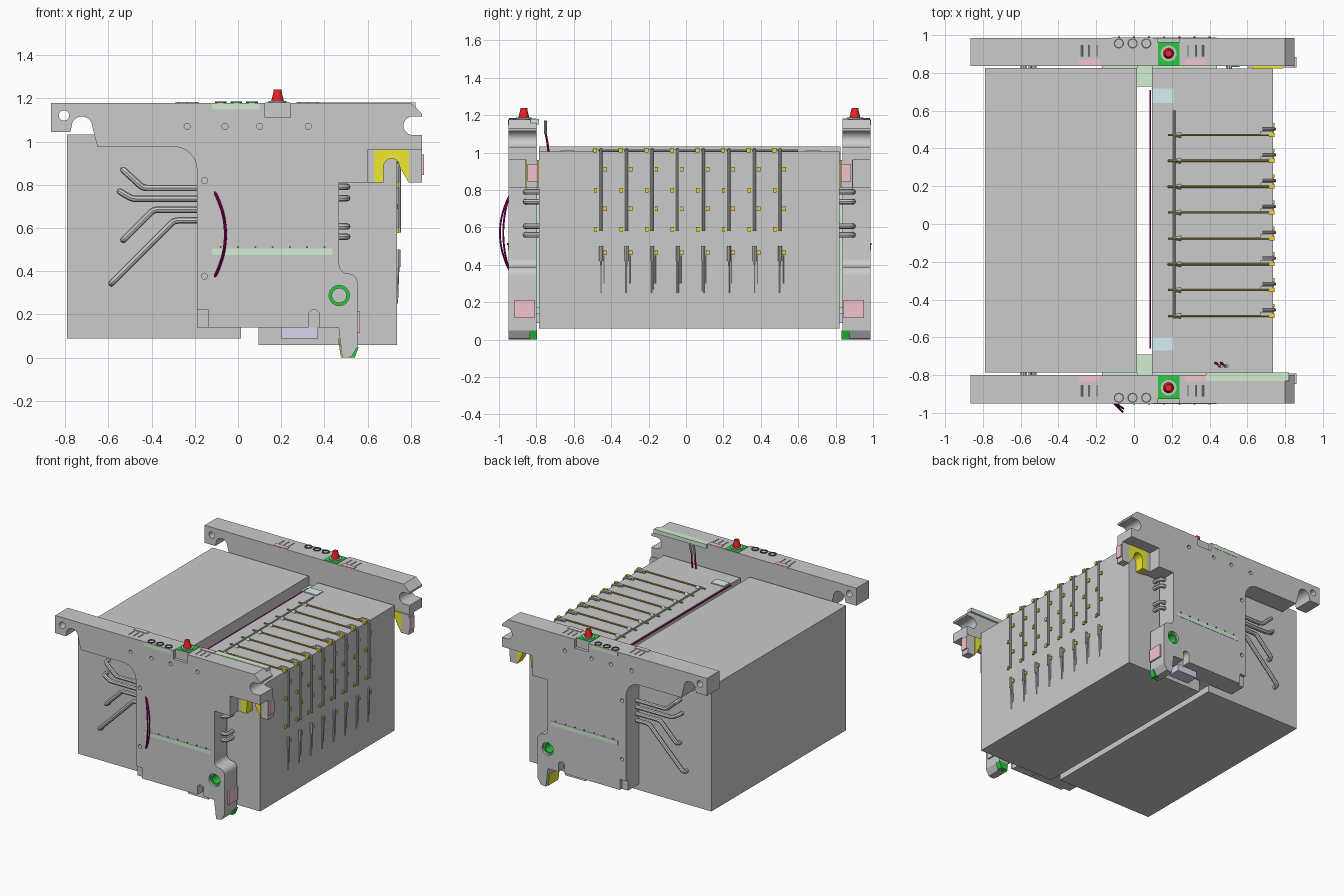
import bpy, bmesh, math
from mathutils import Vector

if "Cube" in bpy.data.objects:
    bpy.data.objects.remove(bpy.data.objects["Cube"])

COL = {"red": (.85, .02, .02), "green": (.02, .6, .05), "pale_green": (.65, .86, .65),
       "pink": (.9, .55, .62), "gold": (.85, .65, .05), "yellow": (.87, .82, .03),
       "wine": (.45, .0, .2), "blue": (.68, .86, .88), "lavender": (.68, .68, .86),
       "dark": (.12, .12, .12), "brass": (.45, .36, .08)}
MATS = {}
for key, c in COL.items():
    MATS[key] = bpy.data.materials.new(key)
    MATS[key].diffuse_color = (*c, 1)
MID = 0.018          # plane between the two end plates


def finish(name, bm, col=None, smooth=False):
    bmesh.ops.recalc_face_normals(bm, faces=bm.faces)
    me = bpy.data.meshes.new(name)
    bm.to_mesh(me)
    bm.free()
    ob = bpy.data.objects.new(name, me)
    bpy.context.collection.objects.link(ob)
    if col:
        me.materials.append(MATS[col])
    if smooth:
        activate(ob)
        bpy.ops.object.shade_smooth_by_angle()
    return ob


def activate(ob):
    bpy.ops.object.select_all(action='DESELECT')
    ob.select_set(True)
    bpy.context.view_layer.objects.active = ob


def add_prism(bm, pts, y0, y1):
    f = bm.faces.new([bm.verts.new((x, y0, z)) for x, z in pts])
    r = bmesh.ops.extrude_face_region(bm, geom=[f])
    for v in r["geom"]:
        if isinstance(v, bmesh.types.BMVert):
            v.co.y = y1


def rect(x0, x1, z0, z1):
    return [(x0, z0), (x1, z0), (x1, z1), (x0, z1)]


def arc(cx, cz, r, a0, a1, n=10):
    return [(cx + r * math.cos(math.radians(a0 + (a1 - a0) * i / n)),
             cz + r * math.sin(math.radians(a0 + (a1 - a0) * i / n))) for i in range(n + 1)]


def circle(cx, cz, r, n=24):
    return arc(cx, cz, r, 0, 360, n)[:-1]


def prisms(name, items, col=None, smooth=False):
    bm = bmesh.new()
    for pts, y0, y1 in items:
        add_prism(bm, pts, y0, y1)
    return finish(name, bm, col, smooth)


def box(name, x0, x1, y0, y1, z0, z1, col=None):
    return prisms(name, [(rect(x0, x1, z0, z1), y0, y1)], col)


def lathe(name, x, y, prof, col=None, n=24):
    bm = bmesh.new()
    vs = [bm.verts.new((x + r, y, z)) for r, z in prof]
    es = [bm.edges.new(e) for e in zip(vs, vs[1:])]
    bmesh.ops.spin(bm, geom=vs + es, cent=(x, y, 0), axis=(0, 0, 1), angle=2 * math.pi, steps=n)
    bmesh.ops.remove_doubles(bm, verts=bm.verts, dist=1e-5)
    return finish(name, bm, col, True)


def rounded(pts, d):
    # replaces corners of a path with short bends
    p = [Vector(q) for q in pts]
    out = [p[0]]
    for a, b, c in zip(p, p[1:], p[2:]):
        s = b + (a - b).normalized() * min(d, (a - b).length * .48)
        e = b + (c - b).normalized() * min(d, (c - b).length * .48)
        out += [s.lerp(b, t).lerp(b.lerp(e, t), t) for t in (0, .25, .5, .75, 1)]
    return out + [p[-1]]


def tubes(name, paths, r, col=None, bend=.025):
    cu = bpy.data.curves.new(name, 'CURVE')
    cu.dimensions, cu.bevel_depth, cu.bevel_resolution, cu.use_fill_caps = '3D', r, 2, True
    for path in paths:
        pts = rounded(path, bend)
        sp = cu.splines.new('POLY')
        sp.points.add(len(pts) - 1)
        for q, v in zip(sp.points, pts):
            q.co = (*v, 1)
    ob = bpy.data.objects.new(name, cu)
    bpy.context.collection.objects.link(ob)
    if col:
        cu.materials.append(MATS[col])
    activate(ob)
    bpy.ops.object.convert(target='MESH')
    bpy.ops.object.shade_smooth_by_angle()


# main bodies
box("left_body", -.79, .015, -.785, .825, .09, 1.033)
box("right_body", .095, .735, -.785, .822, .06, 1.005)

# end plate outline, clockwise from top left
OUTLINE = ([(-.865, 1.178), (.80, 1.178), (.85, 1.13), (.85, 1.116)]
           + arc(.808, 1.073, .043, 90, 270)
           + [(.85, 1.03), (.85, .96), (.60, .96), (.60, .81), (.468, .81)]
           + arc(.508, .43, .04, 180, 270, 5) + arc(.508, .345, .045, 90, 0, 5)
           + [(.553, .05), (.525, .005), (.50, 0), (.482, 0), (.465, .14), (-.19, .14)]
           + arc(-.295, .87, .105, 0, 90) + [(-.65, .975), (-.672, 1.06)]
           + arc(-.722, 1.068, .048, 0, 180) + [(-.775, 1.045), (-.865, 1.045)])

for s, side in ((-1, "front"), (1, "back")):
    def Y(d):
        return MID + s * d

    # end plate with holes and notches
    plate = prisms(side + "_end_plate", [(OUTLINE, Y(.818), Y(.968))])
    holes = [(circle(-.805, 1.12, .024), Y(.8), Y(1)), (circle(.468, .288, .047, 32), Y(.86), Y(1)),
             (rect(-.25, -.137, .1, .22), Y(.945), Y(1)),
             (rect(.125, .242, 1.112, 1.3), Y(.945), Y(1)),
             ([(.325, .1), (.378, .1)] + arc(.3515, .195, .0265, 0, 180, 8), Y(.90), Y(1))]
    holes += [(circle(x, z, .014, 16), Y(.93), Y(1)) for x, z in
              ((-.235, 1.07), (-.06, 1.07), (.1, 1.07), (.325, 1.07), (-.155, .82), (-.155, .377))]
    cutter = prisms("cutter", holes)
    cutter.hide_render = True
    activate(plate)
    mod = plate.modifiers.new("holes", 'BOOLEAN')
    mod.operation, mod.solver, mod.object = 'DIFFERENCE', 'EXACT', cutter
    bpy.ops.object.modifier_apply(modifier=mod.name)
    bpy.data.objects.remove(cutter)
    bpy.ops.object.shade_smooth_by_angle()

    # green bushing lining the lower hole
    bm = bmesh.new()
    rings = [[bm.verts.new((x, y, z)) for x, z in circle(.468, .288, r, 32)]
             for r, y in ((.047, Y(.88)), (.047, Y(.95)), (.033, Y(.95)), (.033, Y(.88)))]
    for a, b in zip(rings, rings[1:] + rings[:1]):
        for i in range(32):
            bm.faces.new((a[i], a[i - 1], b[i - 1], b[i]))
    finish(side + "_bushing", bm, "green", True)

    # hanging block with yellow arched seat
    arch = [(.63, .81), (.672, .81)] + arc(.71, .885, .036, 180, 0) + [(.79, .81), (.79, .96), (.63, .96)]
    prisms(side + "_arched_seat", [(arch, Y(.805), Y(.875))], "yellow")
    prisms(side + "_seat_cheeks", [(rect(.60, .63, .81, .96), Y(.81), Y(.872)),
                                   (rect(.79, .85, .81, .96), Y(.81), Y(.872))])
    prisms(side + "_pink_pads", [(rect(.85, .86, .845, .94), Y(.81), Y(.865)),
                                 (rect(.553, .565, .115, .213), Y(.825), Y(.935))]
           + [(rect(x, x + .11, 1.177, 1.183), Y(.819), Y(.853)) for x in (-.29, .27)], "pink")
    # locating foot trim
    prisms(side + "_foot_wear_pad", [([(.462, .09), (.476, .0), (.482, 0), (.468, .09)],
                                      Y(.83), Y(.95))], "yellow")
    prisms(side + "_foot_guide", [([(.487, .0), (.54, .0), (.558, .05), (.487, .05)],
                                   Y(.814), Y(.855))], "green")

    # coloured strips set on the outer face and behind the plate
    prisms(side + "_outer_strips", [(rect(-.12, .437, .476, .506), Y(.96), Y(.970)),
                                    (rect(-.12, .10, 1.147, 1.176), Y(.96), Y(.970))], "pale_green")
    prisms(side + "_spacers", [(rect(-.17, .44, .17, .95), Y(.80), Y(.82)),
                               (rect(.015, .097, .14, .96), Y(.71), Y(.82))], "pale_green")
    tubes(side + "_strip_pins", [[(-.08 + i * .08, Y(.965), .512), (-.08 + i * .08, Y(.974), .512)]
                                 for i in range(7)], .005, "dark")
    box(side + "_lower_connector", .20, .37, Y(.80), Y(.90), .09, .139, "lavender")

    # signal beacon
    box(side + "_beacon_mount", .126, .241, Y(.822), Y(.944), 1.112, 1.181, "green")
    lathe(side + "_beacon_flange", .183, Y(.885), [(0, 1.187), (.042, 1.187), (.042, 1.178)])
    lathe(side + "_beacon", .183, Y(.885),
          [(.028, 1.18), (.028, 1.192), (.02, 1.225), (.018, 1.24), (0, 1.24)], "red")
    # top sockets and slots
    for i in range(3):
        lathe(side + "_socket_ring", -.08 + .0725 * i, Y(.938),
              [(.027, 1.178), (.027, 1.184), (.02, 1.184), (.02, 1.178)], "dark")
    tubes(side + "_top_slots", [[(x + k * .04, Y(.87), 1.177), (x + k * .04, Y(.93), 1.177)]
                                for x in (-.235, .325) for k in (-1, 0, 1)], .005)

    # cooling pipes leaving the plate to the left and entering the body
    yo, yi = Y(.845), Y(.79)
    tubes(side + "_long_pipes",
          [[(-.15, yo, z), (b, yo, z), (ex, yo, ez), (ex, yi, ez)] for z, b, ex, ez in
           ((.785, -.44, -.53, .868), (.735, -.49, -.545, .768),
            (.685, -.39, -.53, .545), (.635, -.295, -.585, .345))], .015, None, .02)
    # short pipe bends on the right
    tubes(side + "_short_pipes", [[(.44, Y(.875), z), (.505, Y(.875), z), (.505, yi, z)]
                                  for z in (.79, .738, .607, .56)], .015, None, .03)

# top edge strip, only on the front plate
box("front_edge_strip", .38, .82, -.832, -.785, 1.15, 1.181, "pale_green")

# light blue terminals on the right body
for y0, y1 in ((.64, .718), (-.67, -.598)):
    box("top_terminal", .10, .21, y0, y1, 1.0, 1.012, "blue")

# heater rows: brass rods on top, grey rods and clips down the right face
ROWS = [.471 - .1368 * i for i in range(8)]
tubes("top_brass_rods", [[(.18, y, 1.014), (.735, y, 1.014)] for y in ROWS], .006, "brass")
tubes("face_rods", [[(.68, y + .032, 1.018), (.745, y + .032, 1.018), (.745, y + .032, .58)]
                    for y in ROWS], .008)
tubes("face_tails", [[(.742, y + .032, .50), (.742, y + .032, .42)] for y in ROWS], .010)
tubes("face_thin_tails", [[(.741, y + .032, .43), (.734, y + .032, .25)] for y in ROWS], .006)
tubes("side_tails", [[(.738, y + .047, .45), (.735, y + .047, .30)] for y in ROWS], .005)
clips = []
for y in ROWS:
    for z, d in ((.91, .055), (.80, .003), (.70, .055), (.59, .003), (.465, .055)):
        clips.append((rect(.73, .745, z - .012, z + .012), y + d - .009, y + d + .009))
        lo, hi = sorted((y + .032, y + d))
        clips.append((rect(.734, .741, z - .004, z + .004), lo, hi))
    clips.append((rect(.715, .745, 1.0, 1.024), y - .01, y + .012))
prisms("rod_clips", clips, "gold")
prisms("rod_top_blocks", [(rect(.67, .735, 1.003, 1.02), y + .006, y + .022) for y in ROWS])

# pointed tips on the brass rods
bm = bmesh.new()
for y in ROWS:
    tip = [bm.verts.new(p) for p in ((.175, y, 1.012), (.25, y - .015, 1.005), (.25, y + .015, 1.005),
                                     (.25, y, 1.027))]
    for f in ((0, 1, 2), (0, 1, 3), (0, 2, 3), (1, 2, 3)):
        bm.faces.new([tip[i] for i in f])
finish("rod_tips", bm)
tubes("cross_rod", [[(.213, -.50, 1.012), (.213, .60, 1.012)]], .006)
tubes("gap_cable", [[(.086, -.66, 1.0), (.086, .71, 1.0)]], .005, "wine")

# bowed cables on the front plate and loose leads behind it
tubes("front_cables", [[(-.06 - .05 * (t / 8) ** 2 + k * .004, -.945 - (.05 - .018 * k) * (1 - (t / 8) ** 2),
                         .57 + .198 * t / 8) for t in range(-8, 9)] for k in (0, 1)], .005, "wine", .01)
tubes("loose_leads", [[(x, -.735, 1.0), (x + .01, -.74, 1.05), (x + .02, -.752, 1.11)]
                      for x in (.43, .46)], .006, "wine")
tubes("lead_tips", [[(x + .02, -.752, 1.10), (x + .035, -.752, 1.17)] for x in (.43, .46)], .008)

for m in bpy.data.materials:
    if m.users and not m.is_grease_pencil:
        m.use_nodes = True
        m.node_tree.nodes["Principled BSDF"].inputs["Base Color"].default_value = m.diffuse_color
